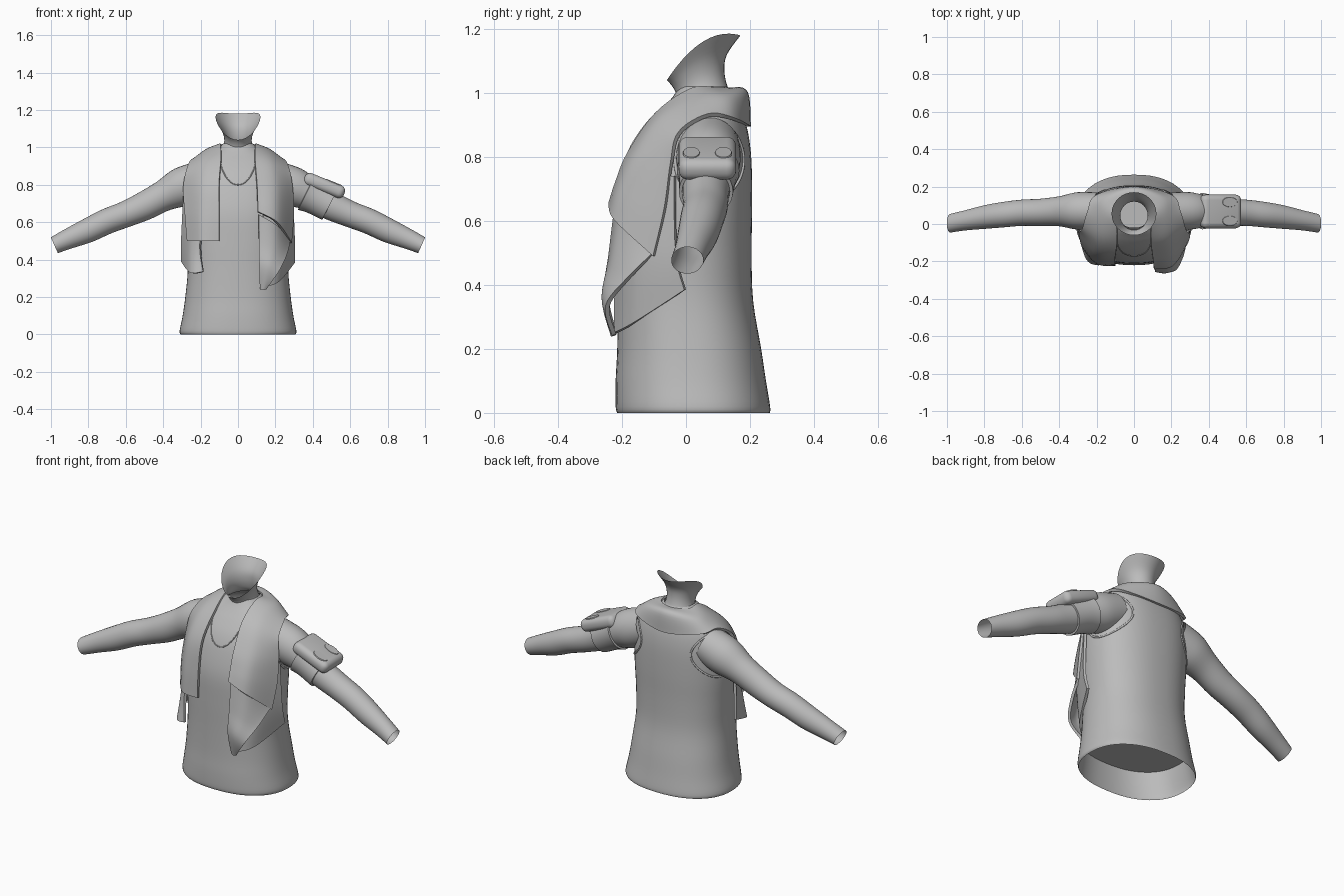
import bpy, bmesh, math
from mathutils import Vector, Matrix

cube = bpy.data.objects.get("Cube")
if cube:
    bpy.data.objects.remove(cube)

grey = bpy.data.materials.new("plain_grey")
grey.use_nodes = True
grey.diffuse_color = (0.5, 0.5, 0.5, 1)
grey.node_tree.nodes["Principled BSDF"].inputs["Base Color"].default_value = grey.diffuse_color
POWER = 2.3


def spline(rows, t):
    """Smooth interpolation through a list of equal-length tuples."""
    last = len(rows) - 1
    i = min(int(t), last - 1)
    f = t - i
    a, b, c, d = [Vector(rows[max(0, min(last, i + k))]) for k in (-1, 0, 1, 2)]
    return b + (c - a) * (f / 2) + (a * 2 - b * 5 + c * 4 - d) * (f * f / 2) \
        + (b * 3 - a - c * 3 + d) * (f ** 3 / 2)


def samples(rows, steps):
    count = (len(rows) - 1) * steps
    return [spline(rows, i / steps) for i in range(count + 1)]


def finish(name, bm, thickness=0.0):
    bmesh.ops.recalc_face_normals(bm, faces=bm.faces)
    mesh = bpy.data.meshes.new(name)
    bm.to_mesh(mesh)
    bm.free()
    obj = bpy.data.objects.new(name, mesh)
    bpy.context.collection.objects.link(obj)
    mesh.materials.append(grey)
    bpy.ops.object.select_all(action="DESELECT")
    bpy.context.view_layer.objects.active = obj
    obj.select_set(True)
    if thickness:
        mod = obj.modifiers.new("thickness", "SOLIDIFY")
        mod.thickness = thickness
        mod.offset = 0
        bpy.ops.object.modifier_apply(modifier=mod.name)
    bpy.ops.object.shade_smooth_by_angle(angle=math.radians(40))


def loft(name, rings, closed=True, thickness=0.0):
    bm = bmesh.new()
    grid = [[bm.verts.new(p) for p in ring] for ring in rings]
    n = len(grid[0])
    for a, b in zip(grid, grid[1:]):
        for j in range(n if closed else n - 1):
            k = (j + 1) % n
            bm.faces.new((a[j], a[k], b[k], b[j]))
    finish(name, bm, thickness)


def tube(name, points, radius, cyclic=False):
    curve = bpy.data.curves.new(name, "CURVE")
    curve.dimensions = "3D"
    curve.bevel_depth = radius
    path = curve.splines.new("POLY")
    path.points.add(len(points) - 1)
    for p, co in zip(path.points, points):
        p.co = (*co, 1)
    path.use_cyclic_u = cyclic
    curve.materials.append(grey)
    bpy.context.collection.objects.link(bpy.data.objects.new(name, curve))


def angles(n):
    return [math.tau * i / n for i in range(n)]


def bent(v):
    return math.copysign(abs(v) ** (2 / POWER), v)


# Shirt body: height, half width, front y, back y
torso_rows = [
    (0, .307, -.215, .262), (.02, .312, -.22, .263), (.1, .296, -.22, .25),
    (.2, .282, -.215, .235), (.35, .268, -.213, .21), (.5, .272, -.213, .205),
    (.65, .28, -.208, .207), (.78, .276, -.177, .205), (.86, .262, -.143, .197),
    (.92, .235, -.1, .183), (.96, .188, -.065, .168), (.99, .125, -.04, .15),
    (1.02, .08, -.02, .13)]
torso = samples(torso_rows, 4)
fine = samples(torso_rows, 24)


def torso_ring(s):
    z, hw, front, back = s
    mid, depth = (front + back) / 2, (back - front) / 2
    return [(hw * bent(math.sin(a)), mid - depth * bent(math.cos(a)), z) for a in angles(56)]


def section(z):
    return min(fine, key=lambda s: abs(s[0] - z))


def bulge(t):
    return max(0, 1 - min(1, abs(t)) ** POWER) ** (1 / POWER)


def front_y(x, z):
    _, hw, f, b = section(z)
    return (f + b) / 2 - (b - f) / 2 * bulge(x / hw)


def side_x(y, z):
    _, hw, f, b = section(z)
    return hw * bulge((y - (f + b) / 2) / ((b - f) / 2))


loft("shirt_body", [torso_ring(s) for s in torso])
bm = bmesh.new()
bm.faces.new([bm.verts.new(p) for p in torso_ring(section(.16))])
finish("waist_underside", bm)

# Neckline trim
neckline = []
for i in range(33):
    a = math.pi * (i / 32 - .5)
    x, z = .1 * math.sin(a), .98 - .18 * math.cos(a)
    neckline.append((x, front_y(x, z), z))
tube("neckline_trim", neckline, .003)

# Neck: half width, front y, back y, then rim heights at front, side, back
neck_rows = [(.1, -.05, .15, .955, .98, .99), (.078, -.03, .13, .985, 1.01, 1.02),
             (.074, -.034, .12, 1.005, 1.05, 1.07), (.088, -.046, .128, 1.025, 1.1, 1.12),
             (.12, -.06, .17, 1.04, 1.162, 1.18)]


def neck_ring(s):
    hw, f, b, zf, zs, zb = s
    ring = []
    for a in angles(32):
        c = math.cos(a)
        z = zs + (zf - zb) / 2 * c + ((zf + zb) / 2 - zs) * c * c
        ring.append((hw * math.sin(a), (f + b) / 2 - (b - f) / 2 * c, z))
    return ring


loft("neck", [neck_ring(s) for s in samples(neck_rows, 5)])

# Arms: centre, depth radius, height radius
arm_rows = [(.19, .07, .83, .098, .1), (.3, .07, .788, .1, .105), (.4, .068, .74, .08, .083),
            (.5, .062, .687, .073, .077), (.6, .06, .643, .07, .07), (.7, .05, .605, .068, .068),
            (.8, .037, .557, .063, .065), (.9, .02, .514, .054, .055), (.982, .004, .477, .05, .046)]


def arm_rings(start, end, count, side=1, extra=0):
    rings = []
    for i in range(count):
        t = start + (end - start) * i / (count - 1)
        x, y, z, ry, rz = spline(arm_rows, t)
        d = spline(arm_rows, min(t + .1, 8)) - spline(arm_rows, max(t - .1, 0))
        along = Vector((d[0], d[2])).normalized()
        ring = []
        for a in angles(32):
            h = (rz + extra) * math.cos(a)
            ring.append((side * (x - h * along[1]), y + (ry + extra) * math.sin(a), z + h * along[0]))
        rings.append(ring)
    return rings


for side, label in ((1, "left"), (-1, "right")):
    loft(label + "_arm", arm_rings(0, 8, 41, side))
    hole = []
    for a in angles(48):
        y, z = .073 + .107 * math.sin(a), .79 + .125 * math.cos(a)
        hole.append((side * side_x(y, z), y, z))
    tube(label + "_armhole_trim", hole, .005, True)

# Arm band with pouch and flap tabs
loft("arm_band", arm_rings(1.65, 2.9, 10, 1, .006), thickness=.01)
place = Matrix.Translation((.462, .067, .796)) @ Matrix.Rotation(.39, 4, "Y")
bm = bmesh.new()
bmesh.ops.create_cube(bm, size=1, matrix=Matrix.Diagonal((.23, .18, .07, 1)))
bmesh.ops.bevel(bm, geom=bm.edges[:], offset=.03, segments=5, profile=.5, affect="EDGES")
bm.transform(place)
finish("arm_pouch", bm)
for s, label in ((1, "back"), (-1, "front")):
    bm = bmesh.new()
    bmesh.ops.create_cone(bm, cap_ends=True, segments=28, radius1=.045, radius2=.042, depth=.005,
                          matrix=Matrix.Translation((.04, s * .05, .035)) @ Matrix.Diagonal((1, .6, 1, 1)))
    bm.transform(place)
    finish("pouch_tab_" + label, bm)


# Towel: inner, middle and outer point of each row across the cloth
def cloth(name, rows):
    grid = []
    for s in samples(rows, 6):
        across = [tuple(s[i:i + 3]) for i in (0, 3, 6)]
        grid.append(samples(across, 7))
    loft(name, grid, False, .014)


def mirror(rows):
    return [tuple(-v if i % 3 == 0 else v for i, v in enumerate(r)) for r in rows]


nape = [(0, .14, 1.01, 0, .187, 1.0, 0, .196, .895)]
shoulder = [(.085, .1, 1.01, .15, .135, .985, .2, .15, .918),
            (.09, .02, 1.01, .17, .04, .978, .245, .07, .93),
            (.09, -.09, .935, .18, -.075, .917, .272, -.02, .875),
            (.1, -.178, .81, .2, -.15, .8, .288, -.045, .78)]
left_end = [(.104, -.215, .72, .205, -.195, .69, .293, -.065, .64),
            (.106, -.236, .655, .205, -.218, .6, .282, -.1, .49)]
right_end = [(.1, -.21, .65, .2, -.19, .65, .28, -.1, .65),
             (.1, -.218, .5, .195, -.208, .5, .268, -.13, .5)]
cloth("towel", mirror(right_end[::-1] + shoulder[::-1]) + nape + shoulder + left_end)

# Folded lower ends of the towel
cloth("towel_left_front_leaf", [(.11, -.218, .64, .2, -.198, .585, .275, -.1, .5),
                                (.112, -.235, .5, .19, -.228, .46, .255, -.18, .42),
                                (.115, -.25, .37, .165, -.257, .36, .215, -.245, .335),
                                (.12, -.222, .245, .135, -.228, .24, .15, -.225, .245)])
cloth("towel_left_back_leaf", [(.15, -.178, .74, .23, -.14, .74, .288, -.035, .74),
                               (.12, -.212, .5, .23, -.165, .5, .298, -.03, .5),
                               (.12, -.22, .25, .21, -.165, .28, .298, -.003, .385)])
cloth("towel_right_back_leaf", mirror([(.15, -.16, .78, .23, -.125, .78, .285, -.03, .78),
                                       (.2, -.185, .5, .25, -.14, .5, .298, -.02, .5),
                                       (.185, -.215, .335, .25, -.185, .33, .298, -.02, .39)]))
